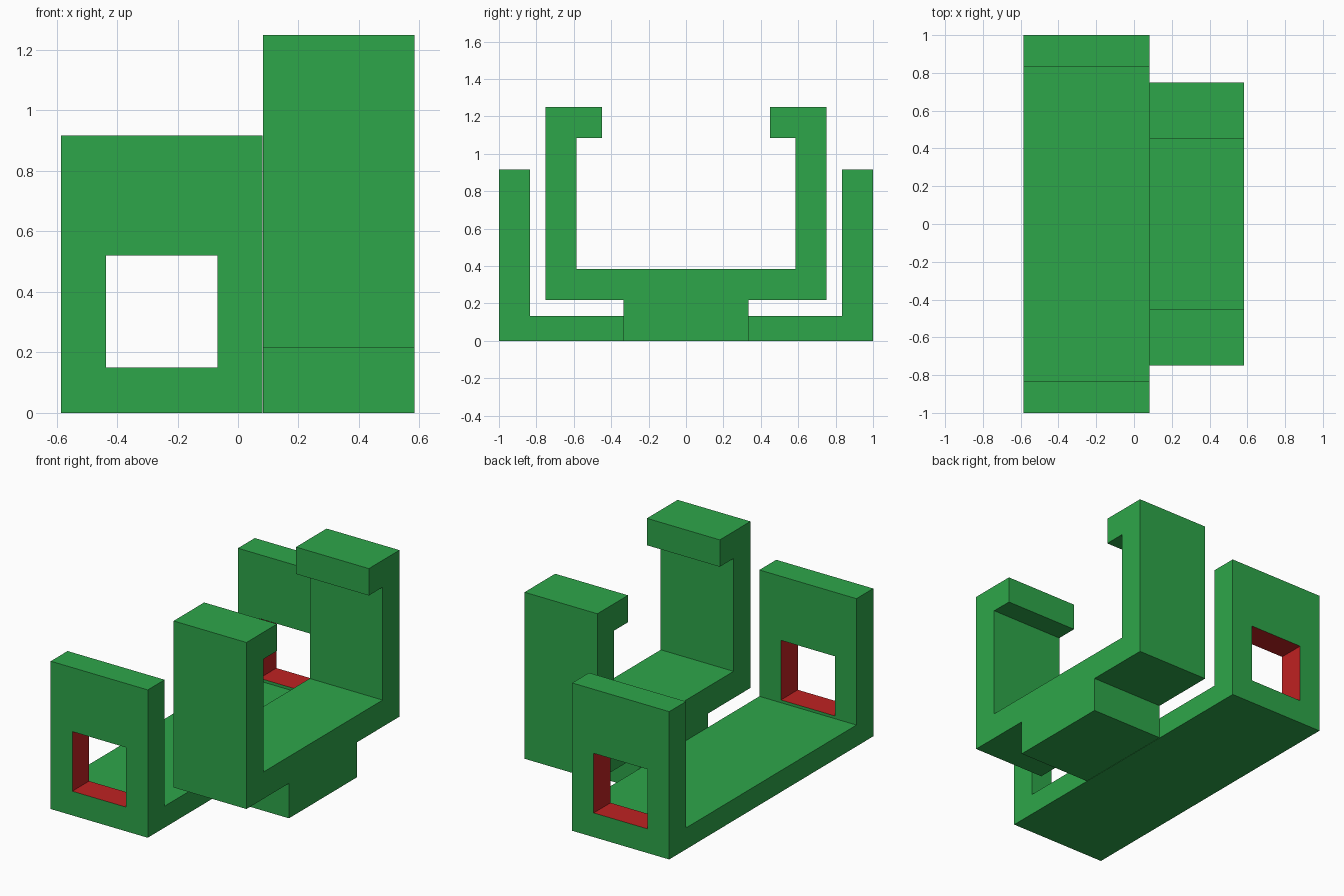
import bpy
import bmesh
from mathutils import Vector

if "Cube" in bpy.data.objects:
    bpy.data.objects.remove(bpy.data.objects["Cube"])


def material(name, color):
    mat = bpy.data.materials.new(name)
    mat.diffuse_color = (*color, 1)
    mat.use_nodes = True
    mat.node_tree.nodes["Principled BSDF"].inputs["Base Color"].default_value = mat.diffuse_color
    return mat


green = material("green", (0.027, 0.381, 0.068))
red = material("red", (0.52, 0.016, 0.016))


def extruded(name, half, x0, x1):
    """Mirror a half profile of (y, z) points across y = 0 and extrude it along x."""
    profile = half + [(-y, z) for y, z in reversed(half)]
    bm = bmesh.new()
    face = bm.faces.new([bm.verts.new((x0, y, z)) for y, z in profile])
    ext = bmesh.ops.extrude_face_region(bm, geom=[face], use_keep_orig=True)
    verts = [g for g in ext["geom"] if isinstance(g, bmesh.types.BMVert)]
    bmesh.ops.translate(bm, verts=verts, vec=Vector((x1 - x0, 0, 0)))
    bmesh.ops.recalc_face_normals(bm, faces=bm.faces)
    mesh = bpy.data.meshes.new(name)
    bm.to_mesh(mesh)
    bm.free()
    obj = bpy.data.objects.new(name, mesh)
    bpy.context.collection.objects.link(obj)
    mesh.materials.append(green)
    return obj


# Wide low cradle with two upright end walls
cradle = extruded("cradle", [(0, 0), (1, 0), (1, 0.917), (0.835, 0.917),
                             (0.835, 0.133), (0, 0.133)][1:-1],
                  -0.585, 0.081)

# Taller clip with inward lips, standing on a central foot
extruded("clip", [(0.333, 0), (0.333, 0.217), (0.75, 0.217), (0.75, 1.25),
                  (0.45, 1.25), (0.45, 1.083), (0.585, 1.083), (0.585, 0.383)],
         0.083, 0.583)

# Square window through both end walls
WX, WZ = (-0.437, -0.067), (0.15, 0.52)
cutter = extruded("window_cutter", [(1.2, WZ[0]), (1.2, WZ[1])], *WX)
cutter.hide_render = True
cut = cradle.modifiers.new("window", 'BOOLEAN')
cut.operation = 'DIFFERENCE'
cut.solver = 'EXACT'
cut.object = cutter
bpy.context.view_layer.objects.active = cradle
bpy.ops.object.modifier_apply(modifier=cut.name)
bpy.data.objects.remove(cutter)

# Red window reveals
cradle.data.materials.clear()
cradle.data.materials.append(green)
cradle.data.materials.append(red)
for p in cradle.data.polygons:
    c = p.center
    reveal = (abs(p.normal.y) < 0.5 and WX[0] - 0.01 < c.x < WX[1] + 0.01
              and WZ[0] - 0.01 < c.z < WZ[1] + 0.01)
    p.material_index = 1 if reveal else 0
